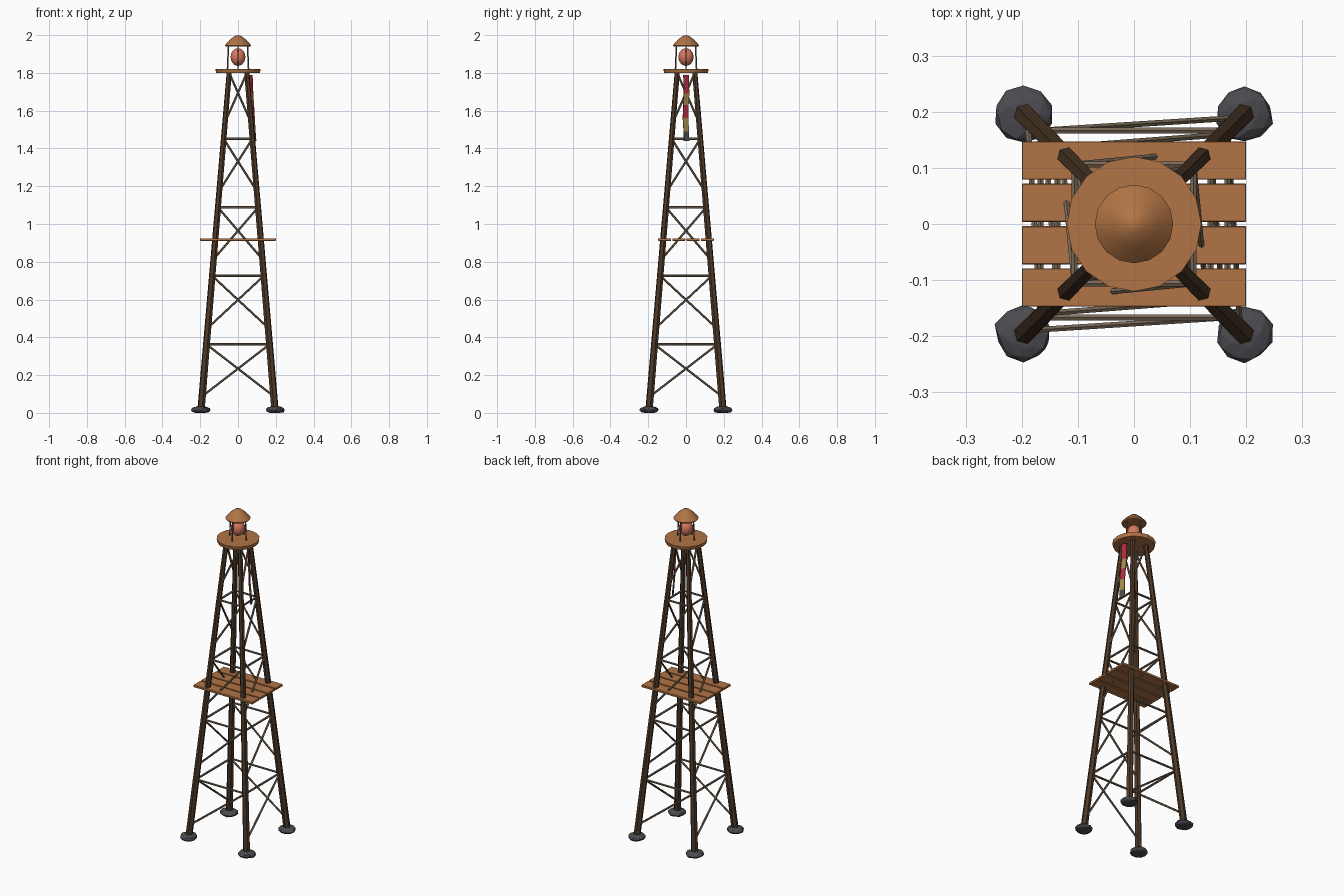
import bpy, bmesh, math, random
from mathutils import Vector

random.seed(4)
if "Cube" in bpy.data.objects:
    bpy.data.objects.remove(bpy.data.objects["Cube"])


def material(name, rgb):
    m = bpy.data.materials.new(name)
    m.use_nodes = True
    m.diffuse_color = (*rgb, 1)
    m.node_tree.nodes["Principled BSDF"].inputs["Base Color"].default_value = (*rgb, 1)
    return m


DARK = material("dark wood", (0.075, 0.040, 0.020))
POLE = material("weathered pole", (0.190, 0.140, 0.095))
PLANK = material("warm wood", (0.44, 0.175, 0.058))
STONE = material("stone", (0.070, 0.070, 0.080))
LAMP = material("lamp red", (0.68, 0.19, 0.11))
RED = material("cloth red", (0.43, 0.025, 0.045))
GOLD = material("cloth gold", (0.37, 0.25, 0.07))
GREY = material("cloth grey", (0.070, 0.070, 0.075))


def finish(name, bm, *mats, smooth=False):
    bmesh.ops.recalc_face_normals(bm, faces=bm.faces)
    me = bpy.data.meshes.new(name)
    bm.to_mesh(me)
    bm.free()
    for m in mats:
        me.materials.append(m)
    for p in me.polygons:
        p.use_smooth = smooth
    ob = bpy.data.objects.new(name, me)
    bpy.context.scene.collection.objects.link(ob)
    return ob


def add_rod(bm, a, b, r1, r2=None, sides=6):
    a, b = Vector(a), Vector(b)
    d = b - a
    new = bmesh.ops.create_cone(bm, cap_ends=True, segments=sides, radius1=r1,
                                radius2=r2 or r1, depth=d.length)["verts"]
    mat = d.to_track_quat("Z", "Y").to_matrix().to_4x4()
    mat.translation = (a + b) / 2
    bmesh.ops.transform(bm, matrix=mat, verts=new)


def spread(z):
    """Distance of a leg from the centre lines at height z."""
    return 0.197 - 0.0835 * z


# Legs and foot stones
for sx, side in ((1, "left"), (-1, "right")):
    for sy, end in ((-1, "front"), (1, "back")):
        lo, hi = 0.02, 1.805
        bm = bmesh.new()
        add_rod(bm, (sx * spread(lo), sy * spread(lo), lo),
                (sx * spread(hi), sy * spread(hi), hi), 0.020, 0.014)
        finish(f"{end}_{side}_leg", bm, DARK)

        bm = bmesh.new()
        bmesh.ops.create_icosphere(bm, subdivisions=2, radius=1)
        for v in bm.verts:
            k = random.uniform(0.92, 1.06)
            v.co = Vector((sx * 0.197 + v.co.x * 0.051 * k,
                           sy * 0.195 + v.co.y * 0.051 * k,
                           max(0, 0.015 + v.co.z * 0.021 * k)))
        finish(f"{end}_{side}_foot_stone", bm, STONE)

# Braces: a crossbar on top of each bay and one rising diagonal, on four faces
BAY = 0.3627
turns = {"front": 0, "left": 1, "back": 2, "right": 3}
for face, turn in turns.items():
    c, s = round(math.cos(turn * math.pi / 2)), round(math.sin(turn * math.pi / 2))

    def on_face(side, z):
        x, y = side * spread(z), -spread(z)
        return (x * c - y * s, x * s + y * c, z)

    bars, diagonals = bmesh.new(), bmesh.new()
    for i in range(5):
        low, top = i * BAY + 0.088, min((i + 1) * BAY, 1.80)
        if i < 4:
            add_rod(bars, on_face(-1, top), on_face(1, top), 0.0065)
        add_rod(diagonals, on_face(-1, low), on_face(1, top), 0.0058)
    finish(f"{face}_crossbars", bars, POLE)
    finish(f"{face}_diagonals", diagonals, POLE)

# Middle deck of four planks
for i in range(4):
    bm = bmesh.new()
    bmesh.ops.create_cube(bm, size=1)
    for v in bm.verts:
        v.co = Vector((v.co.x * 0.40, v.co.y * 0.068 + (i - 1.5) * 0.0755,
                       v.co.z * 0.013 + 0.917))
    bmesh.ops.bevel(bm, geom=bm.edges[:], offset=0.0012, segments=1, affect="EDGES")
    finish(f"deck_plank_{i + 1}", bm, PLANK)

# Round top platform
bm = bmesh.new()
add_rod(bm, (0, 0, 1.799), (0, 0, 1.821), 0.115, 0.120, 16)
finish("top_platform", bm, PLANK)

# Lantern: posts, lamp and pointed roof
bm = bmesh.new()
for i in range(4):
    a = i * math.pi / 2
    x, y = math.cos(a), math.sin(a)
    add_rod(bm, (0.056 * x, 0.056 * y, 1.815), (0.050 * x, 0.050 * y, 1.955), 0.004)
finish("lantern_posts", bm, POLE)

bm = bmesh.new()
bmesh.ops.create_uvsphere(bm, u_segments=14, v_segments=10, radius=1)
for v in bm.verts:
    v.co = Vector((v.co.x * 0.040, v.co.y * 0.040, v.co.z * 0.047 + 1.884))
finish("lamp", bm, LAMP, smooth=True)

profile = [(0.066, 1.939), (0.070, 1.946), (0.042, 1.976), (0.018, 1.995)]
bm = bmesh.new()
rings = []
for r, z in profile:
    rings.append([bm.verts.new((r * math.cos(k * math.tau / 16),
                                r * math.sin(k * math.tau / 16), z)) for k in range(16)])
tip = bm.verts.new((0, 0, 2.0))
for k in range(16):
    n = (k + 1) % 16
    for a, b in zip(rings, rings[1:]):
        bm.faces.new((a[k], a[n], b[n], b[k]))
    bm.faces.new((rings[-1][k], rings[-1][n], tip))
bm.faces.new(rings[0])
roof = finish("lantern_roof", bm, PLANK, smooth=True)
bpy.context.view_layer.objects.active = roof
roof.select_set(True)
bpy.ops.object.shade_smooth_by_angle(angle=math.radians(40))
roof.select_set(False)

# Striped cloth streamer hanging on the left side, turned a little to the back
bm = bmesh.new()
stripes = [1.79, 1.69, 1.63, 1.56, 1.49, 1.44]
rows = []
for i, z in enumerate(stripes):
    x = 0.069 + 0.004 * i
    y = 0.003 * math.sin(i * 1.7)
    rows.append([bm.verts.new((x - s * 0.006, y + s * 0.014, z)) for s in (-1, 1)])
for i, (a, b) in enumerate(zip(rows, rows[1:])):
    f = bm.faces.new((a[0], a[1], b[1], b[0]))
    f.material_index = 2 if i == 4 else i % 2
streamer = finish("cloth_streamer", bm, RED, GOLD, GREY)
mod = streamer.modifiers.new("thickness", "SOLIDIFY")
mod.thickness = 0.005
mod.offset = 0
